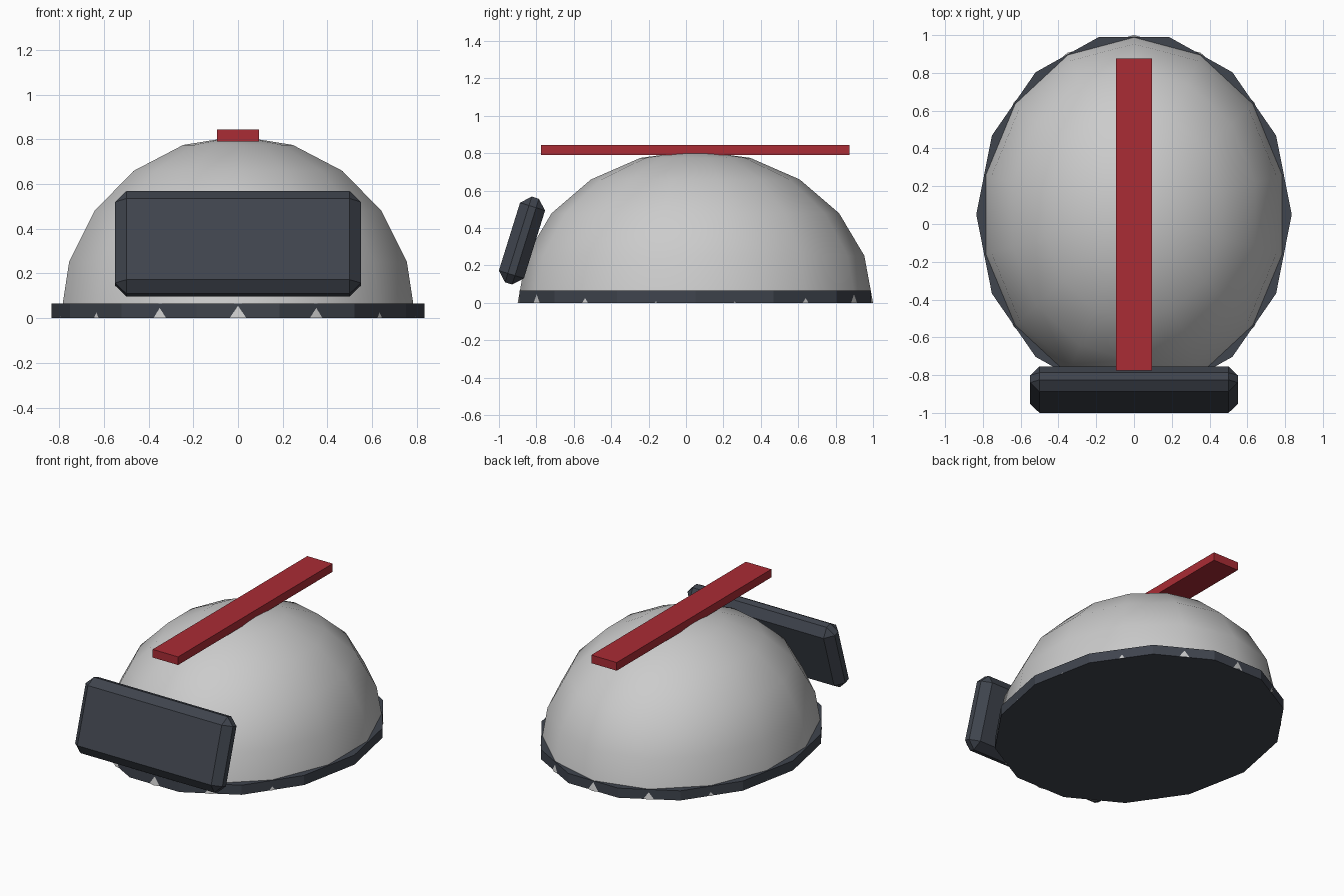
import bpy, bmesh
from math import sin, cos, pi, radians

if "Cube" in bpy.data.objects:
    bpy.data.objects.remove(bpy.data.objects["Cube"])

SIDES = 14
CENTRE_Y = 0.05


def material(name, rgb):
    m = bpy.data.materials.new(name)
    m.diffuse_color = (*rgb, 1)
    m.use_nodes = True
    m.node_tree.nodes["Principled BSDF"].inputs["Base Color"].default_value = m.diffuse_color
    return m


dark = material("dark_trim", (0.05, 0.058, 0.075))
red = material("red_stripe", (0.40, 0.025, 0.035))


def add_object(name, bm, mat=None):
    bmesh.ops.recalc_face_normals(bm, faces=bm.faces)
    mesh = bpy.data.meshes.new(name)
    bm.to_mesh(mesh)
    bm.free()
    ob = bpy.data.objects.new(name, mesh)
    bpy.context.collection.objects.link(ob)
    if mat:
        mesh.materials.append(mat)
    return ob


def ring(bm, rx, ry, z, offset=0.0):
    angles = [2 * pi * (i + offset) / SIDES for i in range(SIDES)]
    return [bm.verts.new((rx * sin(a), CENTRE_Y + ry * cos(a), z)) for a in angles]


def bridge(bm, low, high):
    for i in range(SIDES):
        j = (i + 1) % SIDES
        bm.faces.new((low[i], low[j], high[j], high[i]))


def box(name, size, location, mat, tilt=0.0, bevel=0.0):
    bm = bmesh.new()
    bmesh.ops.create_cube(bm, size=1)
    bmesh.ops.scale(bm, vec=size, verts=bm.verts)
    if bevel:
        bmesh.ops.bevel(bm, geom=bm.edges[:], offset=bevel, segments=1,
                        affect='EDGES', profile=0.5)
    ob = add_object(name, bm, mat)
    ob.location = location
    ob.rotation_euler.x = tilt
    return ob


# Smooth half-ellipsoid shell; the rim band closes it underneath
bm = bmesh.new()
rings = [ring(bm, 0.815 * cos(t), 0.95 * cos(t), 0.815 * sin(t))
         for t in (radians(18 * k) for k in range(5))]
for low, high in zip(rings, rings[1:]):
    bridge(bm, low, high)
crown = bm.verts.new((0, CENTRE_Y, 0.815))
for i in range(SIDES):
    bm.faces.new((rings[-1][i], rings[-1][(i + 1) % SIDES], crown))
for f in bm.faces:
    f.smooth = True
add_object("helmet_dome", bm)

# Rim band, turned half a side so the dome corners poke through
bm = bmesh.new()
bottom = ring(bm, 0.835, 0.964, 0.0, 0.5)
top = ring(bm, 0.835, 0.964, 0.065, 0.5)
bridge(bm, bottom, top)
bm.faces.new(bottom)
bm.faces.new(top)
add_object("rim_band", bm, dark)

# Tilted, chamfered visor on the front
box("visor", (1.10, 0.14, 0.48), (0, -0.877, 0.333), dark, radians(-17.3), 0.05)

# Flat stripe across the crown
box("crown_stripe", (0.19, 1.65, 0.055), (0, CENTRE_Y, 0.8175), red)
